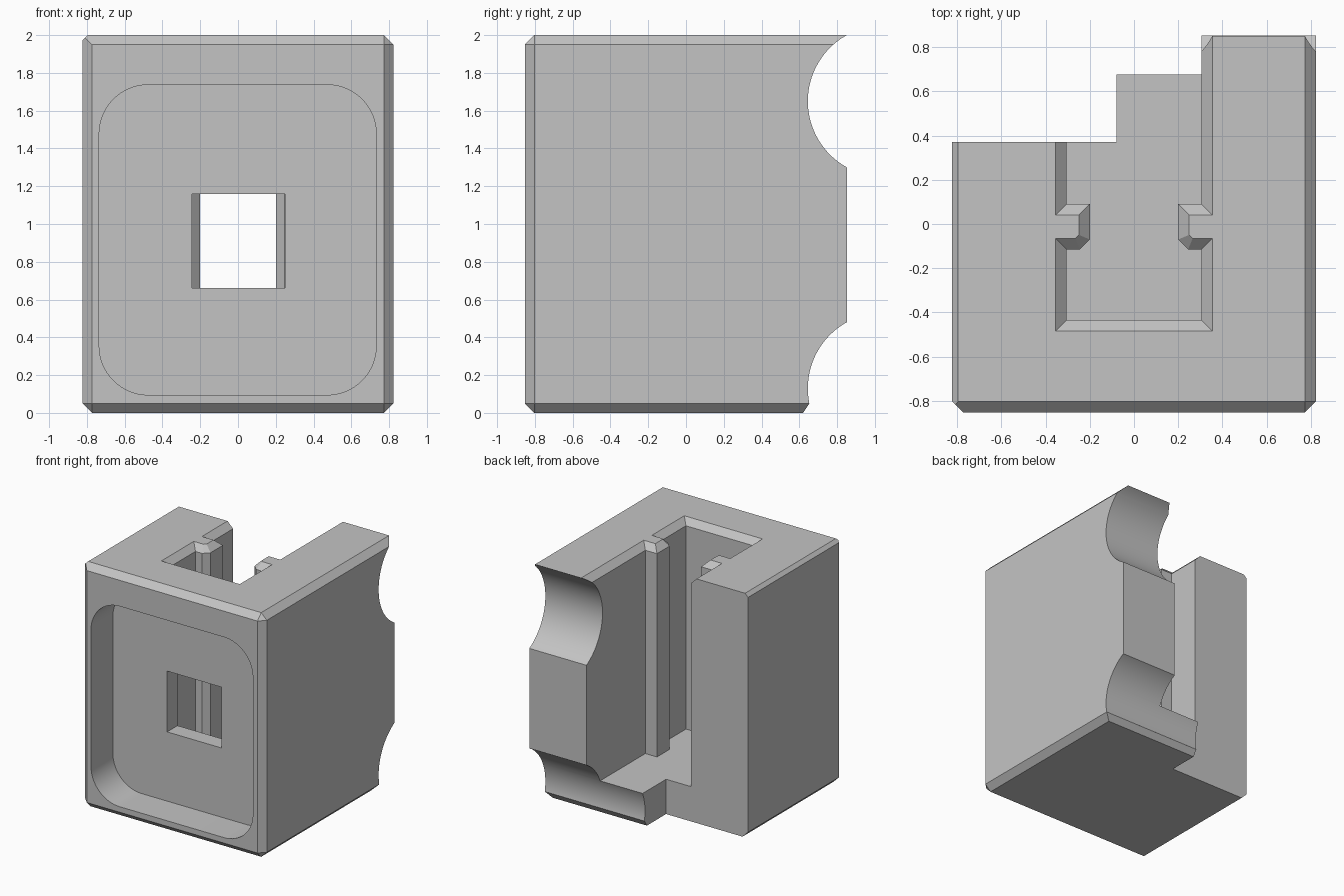
import bpy, bmesh, math
from mathutils import Vector

cube = bpy.data.objects.get("Cube")
if cube:
    bpy.data.objects.remove(cube, do_unlink=True)

grey = bpy.data.materials.new("light_grey")
grey.use_nodes = True
COLOUR = (0.55, 0.55, 0.55, 1)
grey.diffuse_color = COLOUR
grey.node_tree.nodes["Principled BSDF"].inputs["Base Color"].default_value = COLOUR

CHAMFER = 0.05
HX, HY, TOP = 0.823, 0.853, 2.0


def add_object(name, bm):
    bmesh.ops.recalc_face_normals(bm, faces=bm.faces[:])
    mesh = bpy.data.meshes.new(name)
    bm.to_mesh(mesh)
    bm.free()
    mesh.materials.append(grey)
    obj = bpy.data.objects.new(name, mesh)
    bpy.context.collection.objects.link(obj)
    return obj


def loft(name, rings):
    """Closed solid through matching rings of 3D points."""
    bm = bmesh.new()
    loops = [[bm.verts.new(p) for p in ring] for ring in rings]
    n = len(loops[0])
    for a, b in zip(loops, loops[1:]):
        for i in range(n):
            j = (i + 1) % n
            bm.faces.new((a[i], a[j], b[j], b[i]))
    bm.faces.new(loops[0][::-1])
    bm.faces.new(loops[-1])
    return add_object(name, bm)


def along_x(name, profile, x0=-1, x1=1):
    return loft(name, [[(x, y, z) for y, z in profile] for x in (x0, x1)])


def along_y(name, profile, y0, y1):
    return loft(name, [[(x, y, z) for x, z in profile] for y in (y0, y1)])


def rect(a0, a1, b0, b1):
    return [(a0, b0), (a1, b0), (a1, b1), (a0, b1)]


def grow(points, d):
    """Mitred outward offset of a counter-clockwise outline."""
    out = []
    for i, p in enumerate(points):
        p = Vector(p)
        e1 = (p - Vector(points[i - 1])).normalized()
        e2 = (Vector(points[(i + 1) % len(points)]) - p).normalized()
        n1, n2 = Vector((e1.y, -e1.x)), Vector((e2.y, -e2.x))
        out.append(p + (n1 + n2) * d / (1 + n1.dot(n2)))
    return out


def rounded_rect(x0, x1, z0, z1, r, steps=16):
    pts = []
    corners = [(x1 - r, z1 - r), (x0 + r, z1 - r), (x0 + r, z0 + r), (x1 - r, z0 + r)]
    for k, (cx, cz) in enumerate(corners):
        for i in range(steps + 1):
            a = math.pi / 2 * (k + i / steps)
            pts.append((cx + r * math.cos(a), cz + r * math.sin(a)))
    return pts


# Outer block, chamfered around the front and along the sides
bm = bmesh.new()
bmesh.ops.create_cube(bm, size=1)
for v in bm.verts:
    v.co = (v.co.x * 2 * HX, v.co.y * 2 * HY, (v.co.z + 0.5) * TOP)
edges = []
for e in bm.edges:
    mid = (e.verts[0].co + e.verts[1].co) / 2
    side_edge = abs(mid.y) < 0.1
    left_out_top = side_edge and mid.x < 0 and mid.z > 1
    if (mid.y < -0.5 or side_edge) and not left_out_top:
        edges.append(e)
bmesh.ops.bevel(bm, geom=edges, offset=CHAMFER, segments=1, profile=0.5, affect='EDGES')
body = add_object("block_body", bm)

cutters = []

# Narrower chamfer on one top side edge
s = 0.027
cutters.append(along_y("top_side_chamfer", [
    (-HX - s, TOP - 2 * s), (-HX + 2 * s, TOP + s), (-HX - s, TOP + s)], -1, 1))

# Open slot with a guide rail on each side and a chamfered rim
half = [(0.305, -0.435), (0.305, -0.115), (0.245, -0.115), (0.2, -0.07),
        (0.2, 0.09), (0.305, 0.09), (0.305, 1.2)]
plan = half + [(-x, y) for x, y in reversed(half)]
levels = [(0.285, 0), (TOP - CHAMFER, 0), (TOP + 0.01, CHAMFER + 0.01)]
cutters.append(loft("slot", [[(p[0], p[1], z) for p in grow(plan, d)] for z, d in levels]))

# Missing back corner
cutters.append(along_x("back_corner", rect(0.372, 1, -0.1, 2.1), -1, -0.08))

# Round scoops across the back
for name, cz in (("upper_scoop", 1.65), ("lower_scoop", 0.13)):
    ring = [(1.045 + 0.4 * math.cos(t), cz + 0.4 * math.sin(t))
            for t in (math.tau * i / 96 for i in range(96))]
    cutters.append(along_x(name, ring))

# Chamfer under the lower scoop
cutters.append(along_x("scoop_chamfer", [
    (0.587, -0.05), (0.653, 0.05), (0.9, 0.05), (0.9, -0.05)]))

# Rounded front recess and window through to the slot
cutters.append(along_y("front_recess", rounded_rect(-0.735, 0.732, 0.095, 1.737, 0.26), -1, -0.57))
cutters.append(along_y("window", rect(-0.243, 0.248, 0.662, 1.16), -0.7, -0.3))

bpy.context.view_layer.objects.active = body
for cutter in cutters:
    mod = body.modifiers.new(cutter.name, 'BOOLEAN')
    mod.operation = 'DIFFERENCE'
    mod.solver = 'EXACT'
    mod.object = cutter
    bpy.ops.object.modifier_apply(modifier=mod.name)
for cutter in cutters:
    bpy.data.objects.remove(cutter, do_unlink=True)

# Smooth the curved cuts, keep every edge crisp
bpy.ops.object.select_all(action='DESELECT')
body.select_set(True)
bpy.ops.object.shade_smooth_by_angle(angle=math.radians(25))
